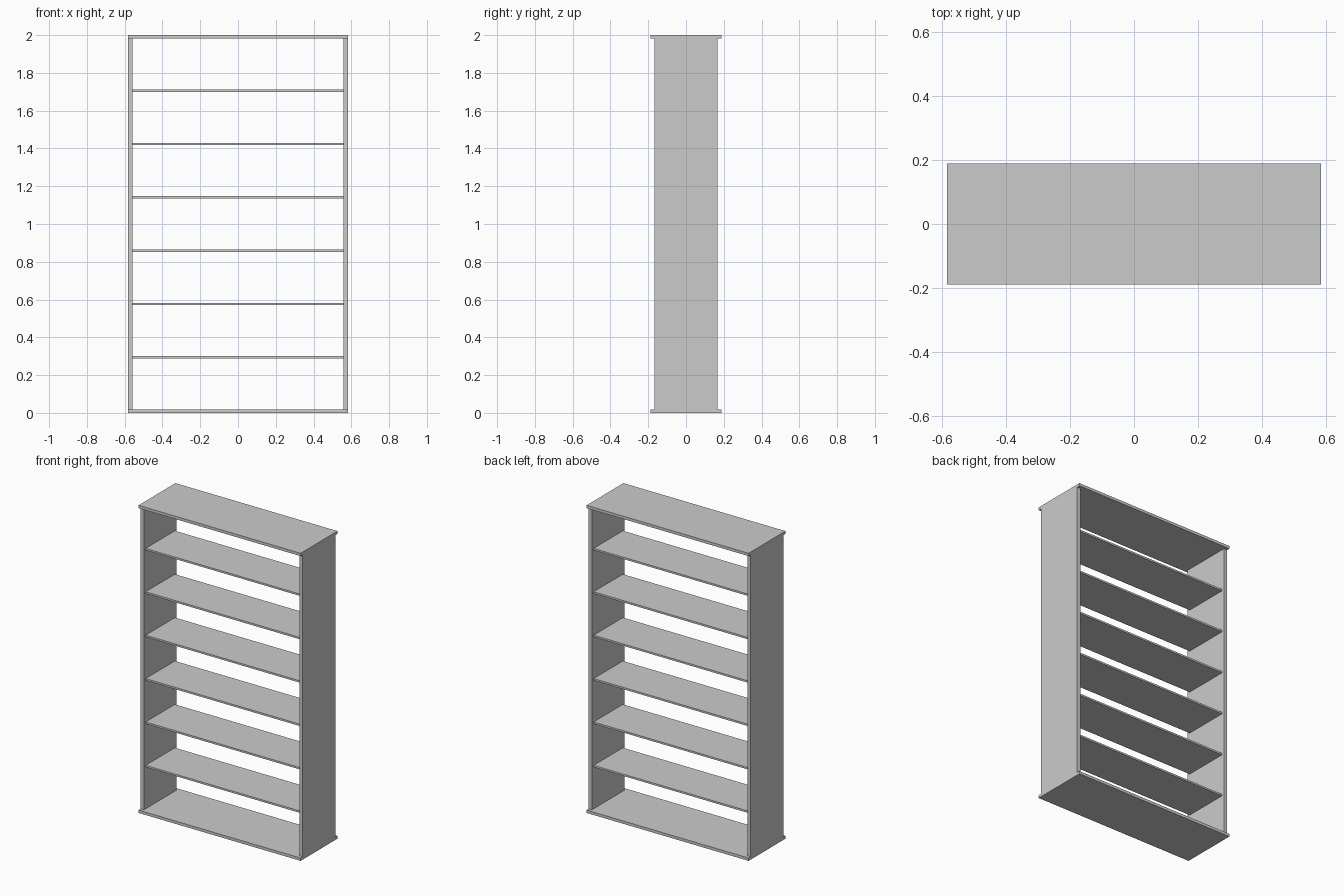
import bpy

if "Cube" in bpy.data.objects:
    bpy.data.objects.remove(bpy.data.objects["Cube"])

# Overall dimensions
WIDTH, HEIGHT = 1.166, 2.0
PLATE_DEPTH, SIDE_DEPTH, SHELF_DEPTH = 0.378, 0.336, 0.30
PLATE_T, SIDE_T, SHELF_T = 0.0185, 0.024, 0.012
SHELVES = 6

grey = bpy.data.materials.new("plain_grey")
grey.diffuse_color = (0.6, 0.6, 0.6, 1.0)
grey.use_nodes = True
grey.node_tree.nodes["Principled BSDF"].inputs["Base Color"].default_value = grey.diffuse_color


def board(name, size, centre):
    """Flat rectangular panel."""
    bpy.ops.mesh.primitive_cube_add(size=1, location=centre)
    ob = bpy.context.object
    ob.name = name
    ob.scale = size
    bpy.ops.object.transform_apply(location=False, rotation=False, scale=True)
    ob.data.materials.append(grey)
    return ob


# Overhanging base and top plates
board("base_plate", (WIDTH, PLATE_DEPTH, PLATE_T), (0, 0, PLATE_T / 2))
board("top_plate", (WIDTH, PLATE_DEPTH, PLATE_T), (0, 0, HEIGHT - PLATE_T / 2))

# Side panels between the plates
for name, s in (("left_side", -1), ("right_side", 1)):
    board(name, (SIDE_T, SIDE_DEPTH, HEIGHT - 2 * PLATE_T),
          (s * (WIDTH - SIDE_T) / 2, 0, HEIGHT / 2))

# Evenly spaced shelves, set back from the side edges
gap = (HEIGHT - 2 * PLATE_T - SHELVES * SHELF_T) / (SHELVES + 1)
for i in range(SHELVES):
    z = PLATE_T + gap + SHELF_T / 2 + i * (gap + SHELF_T)
    board(f"shelf_{i + 1}", (WIDTH - 2 * SIDE_T, SHELF_DEPTH, SHELF_T), (0, 0, z))
